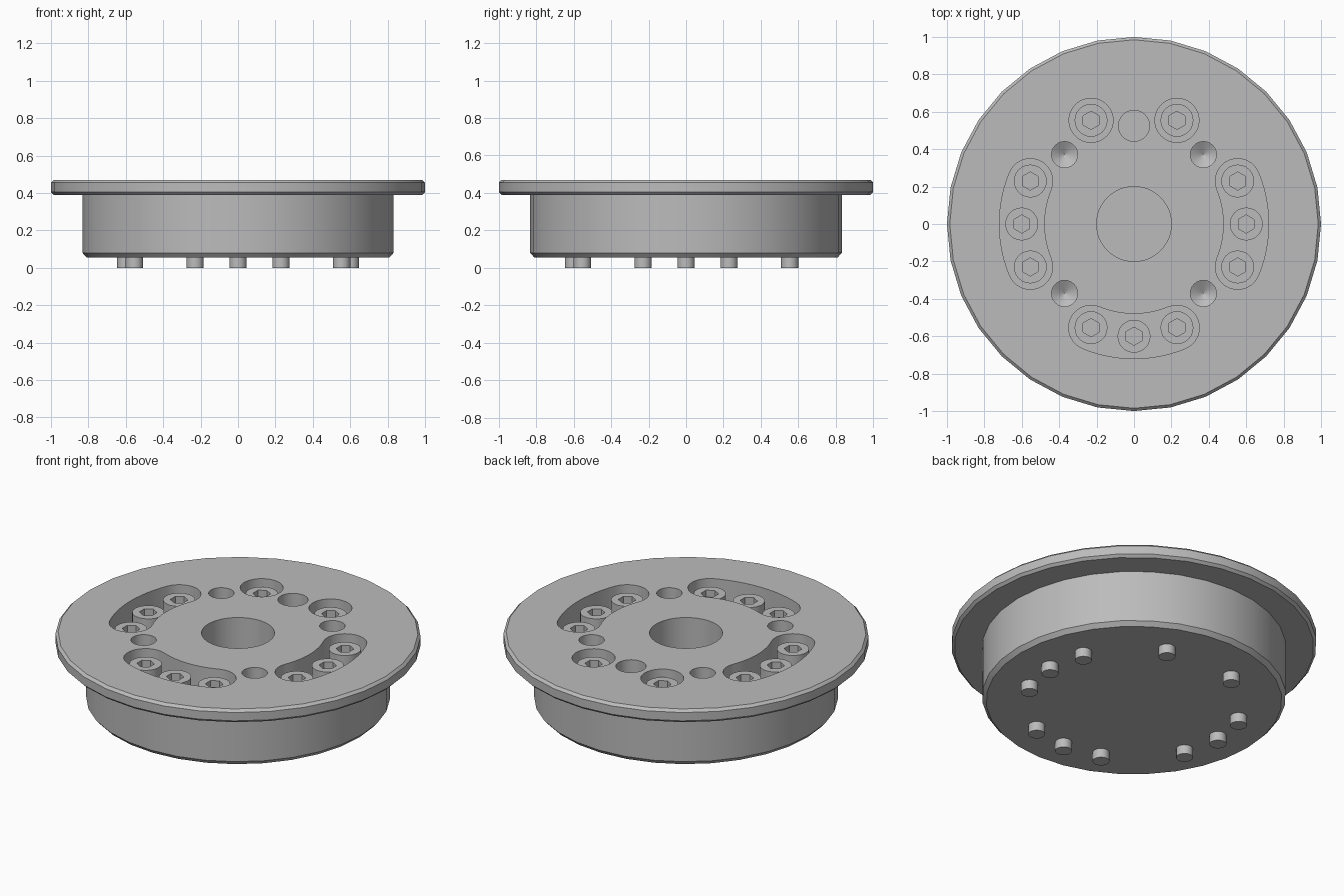
import bpy, bmesh, math
from math import cos, sin, pi, radians

if "Cube" in bpy.data.objects:
    bpy.data.objects.remove(bpy.data.objects["Cube"], do_unlink=True)

TOP = 0.47          # upper face of the flange
POCKET = 0.33       # floor of the screw pockets
ABOVE = 0.6         # cutters reach up to here
BOLT_RADIUS = 0.6

steel = bpy.data.materials.new("grey steel")
steel.use_nodes = True
colour = (0.5, 0.5, 0.5, 1)
steel.diffuse_color = colour
steel.node_tree.nodes["Principled BSDF"].inputs["Base Color"].default_value = colour


def add_object(name, mesh, location=(0, 0, 0)):
    ob = bpy.data.objects.new(name, mesh)
    ob.location = location
    bpy.context.collection.objects.link(ob)
    return ob


def to_mesh(bm, name):
    bmesh.ops.recalc_face_normals(bm, faces=bm.faces[:])
    mesh = bpy.data.meshes.new(name)
    bm.to_mesh(mesh)
    bm.free()
    mesh.materials.append(steel)
    return mesh


def smooth(mesh):
    mesh.shade_smooth()
    mesh.set_sharp_from_angle(angle=radians(30))


def loft(bm, rings):
    """Skin a stack of equal rings and cap both ends."""
    loops = [[bm.verts.new(p) for p in ring] for ring in rings]
    n = len(loops[0])
    for a, b in zip(loops, loops[1:]):
        for i in range(n):
            j = (i + 1) % n
            bm.faces.new((a[i], a[j], b[j], b[i]))
    bm.faces.new(loops[0][::-1])
    bm.faces.new(loops[-1])


def circle(r, z, n, x=0, y=0):
    return [(x + r * cos(2 * pi * i / n), y + r * sin(2 * pi * i / n), z)
            for i in range(n)]


def hexagon(apothem, z, n):
    """Hexagon sampled with n points, corners towards +y and -y."""
    pts = []
    for i in range(n):
        a = 360 * i / n
        r = apothem / cos(radians((a + 30) % 60 - 30))
        pts.append((r * cos(radians(a)), r * sin(radians(a)), z))
    return pts


def slot_outline(mid, z, half=22.5, r=0.12, n=12):
    """Curved slot around the bolt circle with round ends."""
    def arc(cx, cy, rad, start, end):
        return [(cx + rad * cos(radians(start + (end - start) * k / n)),
                 cy + rad * sin(radians(start + (end - start) * k / n)), z)
                for k in range(n)]
    lo, hi = mid - half, mid + half
    ends = [(BOLT_RADIUS * cos(radians(a)), BOLT_RADIUS * sin(radians(a)))
            for a in (lo, hi)]
    return (arc(0, 0, BOLT_RADIUS + r, lo, hi) + arc(*ends[1], r, hi, hi + 180)
            + arc(0, 0, BOLT_RADIUS - r, hi, lo)
            + arc(*ends[0], r, lo + 180, lo + 360))


# Turned body: plug with chamfered foot and wide chamfered flange
bm = bmesh.new()
profile = [(0.81, 0.055), (0.832, 0.08), (0.832, 0.39), (0.985, 0.39),
           (1.0, 0.405), (1.0, 0.455), (0.985, TOP)]
loft(bm, [circle(r, z, 32) for r, z in profile])
body = add_object("flanged_body", to_mesh(bm, "flanged_body"))

# Cutters: curved slots, single pockets, dowel hole, bore and drilled holes
bm = bmesh.new()
for mid in (0, 180, 270):
    loft(bm, [slot_outline(mid, POCKET), slot_outline(mid, ABOVE)])
for a in (67.5, 112.5):
    x, y = BOLT_RADIUS * cos(radians(a)), BOLT_RADIUS * sin(radians(a))
    loft(bm, [circle(0.118, z, 32, x, y) for z in (POCKET, ABOVE)])
loft(bm, [circle(0.083, z, 32, 0, 0.525) for z in (0.2, ABOVE)])
loft(bm, [circle(0.2, z, 48) for z in (0.15, ABOVE)])
for x in (-0.371, 0.371):
    for y in (-0.371, 0.371):
        loft(bm, [circle(r, z, 24, x, y)
                  for r, z in ((0.001, 0.2), (0.07, 0.24), (0.07, ABOVE))])
cutter = add_object("hole_cutter", to_mesh(bm, "hole_cutter"))
cutter.hide_render = True

cut = body.modifiers.new("holes", "BOOLEAN")
cut.operation, cut.solver, cut.object = "DIFFERENCE", "EXACT", cutter
bpy.context.view_layer.objects.active = body
bpy.ops.object.modifier_apply(modifier=cut.name)
bpy.data.objects.remove(cutter, do_unlink=True)
smooth(body.data)

# Socket head screw: shank, round head and hexagonal recess
bm = bmesh.new()
N = 24
head = 0.435
loft(bm, [circle(0.046, 0, N), circle(0.046, POCKET, N),
          circle(0.088, POCKET, N), circle(0.088, head, N),
          hexagon(0.042, head, N), hexagon(0.042, head - 0.05, N)])
screw = to_mesh(bm, "socket_screw")
smooth(screw)

# Screws every 22.5 degrees around three slots and in the two pockets
angles = [mid + d for mid in (0, 180, 270) for d in (-22.5, 0, 22.5)]
for i, a in enumerate(angles + [67.5, 112.5]):
    add_object(f"socket_screw_{i + 1}", screw,
               (BOLT_RADIUS * cos(radians(a)), BOLT_RADIUS * sin(radians(a)), 0))
